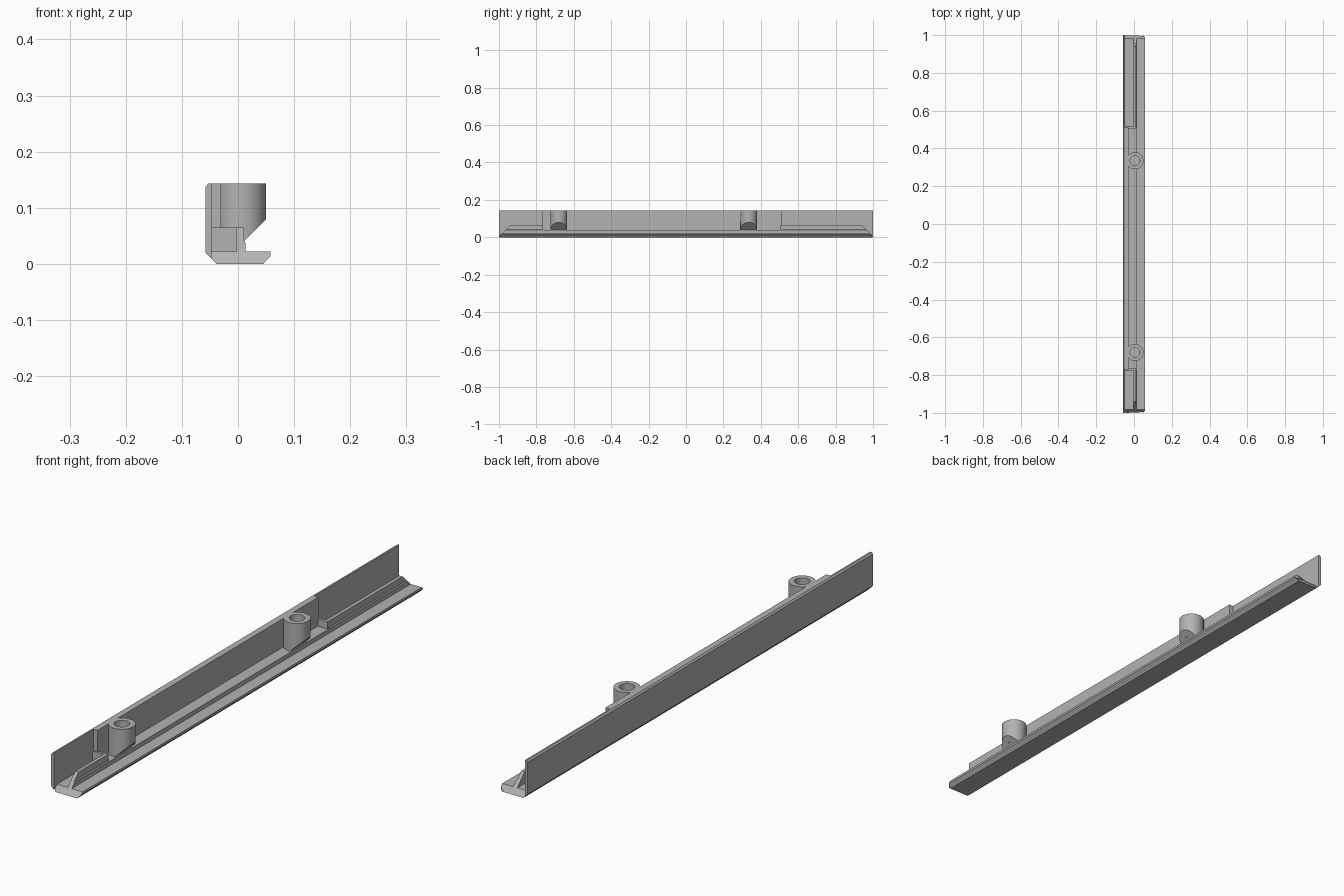
import bpy, bmesh
from math import radians

cube = bpy.data.objects.get("Cube")
if cube:
    bpy.data.objects.remove(cube, do_unlink=True)

grey = bpy.data.materials.new("plain grey")
grey.use_nodes = True
colour = (0.45, 0.45, 0.45, 1)
grey.diffuse_color = colour
grey.node_tree.nodes["Principled BSDF"].inputs["Base Color"].default_value = colour

MID = (-0.77, 0.51)     # span of the thick middle section
FLOOR = 0.022           # top of the base plate


def finish(name, bm):
    bmesh.ops.recalc_face_normals(bm, faces=bm.faces)
    mesh = bpy.data.meshes.new(name)
    bm.to_mesh(mesh)
    bm.free()
    mesh.materials.append(grey)
    ob = bpy.data.objects.new(name, mesh)
    bpy.context.collection.objects.link(ob)
    return ob


def bar(name, profile, y0, y1, mitre=0.0):
    """Extrude an x-z profile along y; mitred ends lean inward with height."""
    bm = bmesh.new()
    verts = [bm.verts.new((x, y0, z)) for x, z in profile]
    face = bm.faces.new(verts)
    ext = bmesh.ops.extrude_face_region(bm, geom=[face])["geom"]
    for v in ext:
        if isinstance(v, bmesh.types.BMVert):
            v.co.y = y1
    for v in bm.verts:
        cut = mitre * (max(v.co.z - 0.004, 0) + max(0.004 - v.co.z, 0))
        if v.co.y <= -0.99:
            v.co.y += cut
        elif v.co.y >= 0.99:
            v.co.y -= cut
    return finish(name, bm)


def box(name, x0, x1, y0, y1, z0, z1):
    return bar(name, [(x0, z0), (x1, z0), (x1, z1), (x0, z1)], y0, y1)


def cylinder(name, x, y, z0, z1, radius):
    bm = bmesh.new()
    bmesh.ops.create_cone(bm, cap_ends=True, segments=48, radius1=radius,
                          radius2=radius, depth=z1 - z0)
    bmesh.ops.translate(bm, verts=bm.verts, vec=(x, y, (z0 + z1) / 2))
    return finish(name, bm)


# Thin back wall, chamfered along its outer edges
bar("back_wall", [(-0.058, 0.02), (-0.047, 0.009), (-0.047, 0.143),
                  (-0.053, 0.143), (-0.058, 0.137)], -1, 1)

# Base plate with lip and mitred ends
bar("base_plate", [(-0.054, 0.016), (-0.042, 0.004), (-0.038, 0), (0.045, 0),
                   (0.048, 0.004), (0.058, 0.014), (0.058, FLOOR),
                   (-0.054, FLOOR)], -1, 1, 1.0)

# Thick middle section and its raised floor
box("middle_wall", -0.05, -0.03, *MID, 0.015, 0.143)
box("middle_floor", -0.05, 0.013, *MID, 0.015, 0.038)

# Ribs and end stops on both ends
rib = [(-0.003, 0.018), (0.013, 0.018), (0.013, 0.038), (0.01, 0.042),
       (0.01, 0.065), (-0.003, 0.065)]
bar("front_rib", rib, -1, MID[0], 1.0)
bar("back_rib", rib, MID[1], 1, 1.0)
box("front_stop", -0.05, 0.01, MID[0] - 0.005, MID[0] + 0.005, 0.015, 0.065)
box("back_stop", -0.05, 0.01, MID[1] - 0.005, MID[1] + 0.005, 0.015, 0.065)

# Screw bosses, sloped underneath and bored from the top
for label, y in (("front", -0.68), ("back", 0.335)):
    boss = cylinder(label + "_boss", 0.005, y, 0.024, 0.143, 0.045)
    slope = bar(label + "_slope_cutter", [(-0.06, -0.03), (0.1, -0.03),
                                          (0.1, 0.13)], y - 0.1, y + 0.1)
    bore = cylinder(label + "_bore_cutter", 0.005, y, 0.06, 0.2, 0.026)
    for cutter in (slope, bore):
        cutter.hide_render = True
        cutter.hide_set(True)
        mod = boss.modifiers.new("cut", "BOOLEAN")
        mod.operation = "DIFFERENCE"
        mod.solver = "EXACT"
        mod.object = cutter
    # Bake the cuts, then drop the cutters
    bpy.context.view_layer.update()
    graph = bpy.context.evaluated_depsgraph_get()
    mesh = bpy.data.meshes.new_from_object(boss.evaluated_get(graph))
    boss.modifiers.clear()
    boss.data = mesh
    for cutter in (slope, bore):
        bpy.data.objects.remove(cutter, do_unlink=True)
    bpy.ops.object.select_all(action="DESELECT")
    boss.select_set(True)
    bpy.context.view_layer.objects.active = boss
    bpy.ops.object.shade_smooth_by_angle(angle=radians(30))
